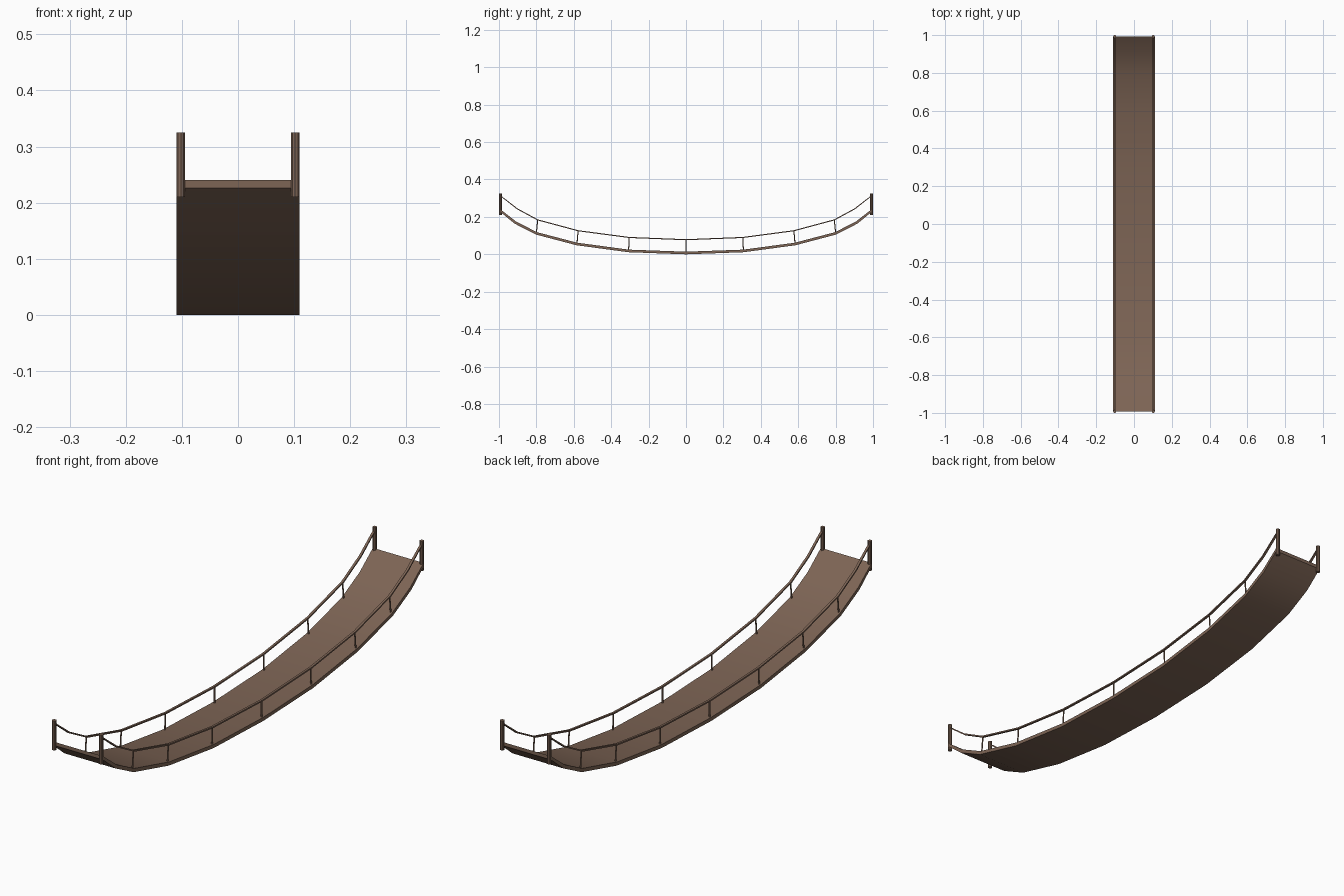
import bpy, bmesh
from mathutils import Vector

if "Cube" in bpy.data.objects:
    bpy.data.objects.remove(bpy.data.objects["Cube"])

wood = bpy.data.materials.new("brown wood")
wood.diffuse_color = (0.205, 0.128, 0.090, 1)
wood.use_nodes = True
wood.node_tree.nodes["Principled BSDF"].inputs["Base Color"].default_value = wood.diffuse_color

# half profiles (y, z), mirrored to the other end
deck_half = [(0, 0.007), (0.307, 0.018), (0.583, 0.055), (0.80, 0.112), (0.913, 0.170), (0.992, 0.233)]
rail_half = [(0, 0.078), (0.304, 0.090), (0.577, 0.126), (0.793, 0.184), (0.902, 0.243), (0.992, 0.313)]


def mirror(half):
    return [(-y, z) for y, z in reversed(half[1:])] + half


def finish(name, bm):
    bmesh.ops.recalc_face_normals(bm, faces=bm.faces)
    me = bpy.data.meshes.new(name)
    bm.to_mesh(me)
    bm.free()
    ob = bpy.data.objects.new(name, me)
    bpy.context.collection.objects.link(ob)
    me.materials.append(wood)
    bpy.ops.object.select_all(action='DESELECT')
    ob.select_set(True)
    bpy.context.view_layer.objects.active = ob
    bpy.ops.object.shade_smooth_by_angle(angle=0.6)
    return ob


def strip(name, path, x, half_w, half_t):
    """Rectangular bar swept along a path in the yz plane."""
    bm = bmesh.new()
    pts = [Vector((x, y, z)) for y, z in path]
    rings = []
    for i, p in enumerate(pts):
        t = (pts[min(i + 1, len(pts) - 1)] - pts[max(i - 1, 0)]).normalized()
        n = Vector((0, -t.z, t.y)) * half_t
        if i in (0, len(pts) - 1):
            n = Vector((0, 0, half_t))
        w = Vector((half_w, 0, 0))
        rings.append([bm.verts.new(p + a * w + b * n) for a, b in ((-1, -1), (1, -1), (1, 1), (-1, 1))])
    for r, s in zip(rings, rings[1:]):
        for k in range(4):
            bm.faces.new((r[k], r[(k + 1) % 4], s[(k + 1) % 4], s[k]))
    bm.faces.new(rings[0])
    bm.faces.new(rings[-1])
    return finish(name, bm)


def rod(name, a, b, radius, sides):
    """Cylinder between two points."""
    a, b = Vector(a), Vector(b)
    d = b - a
    bm = bmesh.new()
    bmesh.ops.create_cone(bm, cap_ends=True, segments=sides, radius1=radius, radius2=radius, depth=d.length)
    bm.transform(d.to_track_quat('Z', 'Y').to_matrix().to_4x4())
    bmesh.ops.translate(bm, verts=bm.verts, vec=(a + b) / 2)
    return finish(name, bm)


# sagging walkway
deck = mirror(deck_half)
rail = mirror(rail_half)
strip("deck", deck, 0, 0.110, 0.007)

for sx in (-1, 1):
    x = 0.102 * sx
    # hand rail
    strip("hand_rail", rail, x, 0.0045, 0.0028)
    # end posts
    for sy in (-1, 1):
        rod("end_post", (x, 0.992 * sy, 0.21), (x, 0.992 * sy, 0.325), 0.0082, 10)
    # balusters, leaning with the deck
    for i in range(2, len(deck) - 2):
        rod("baluster", (x, *deck[i]), (x, *rail[i]), 0.0028, 6)
